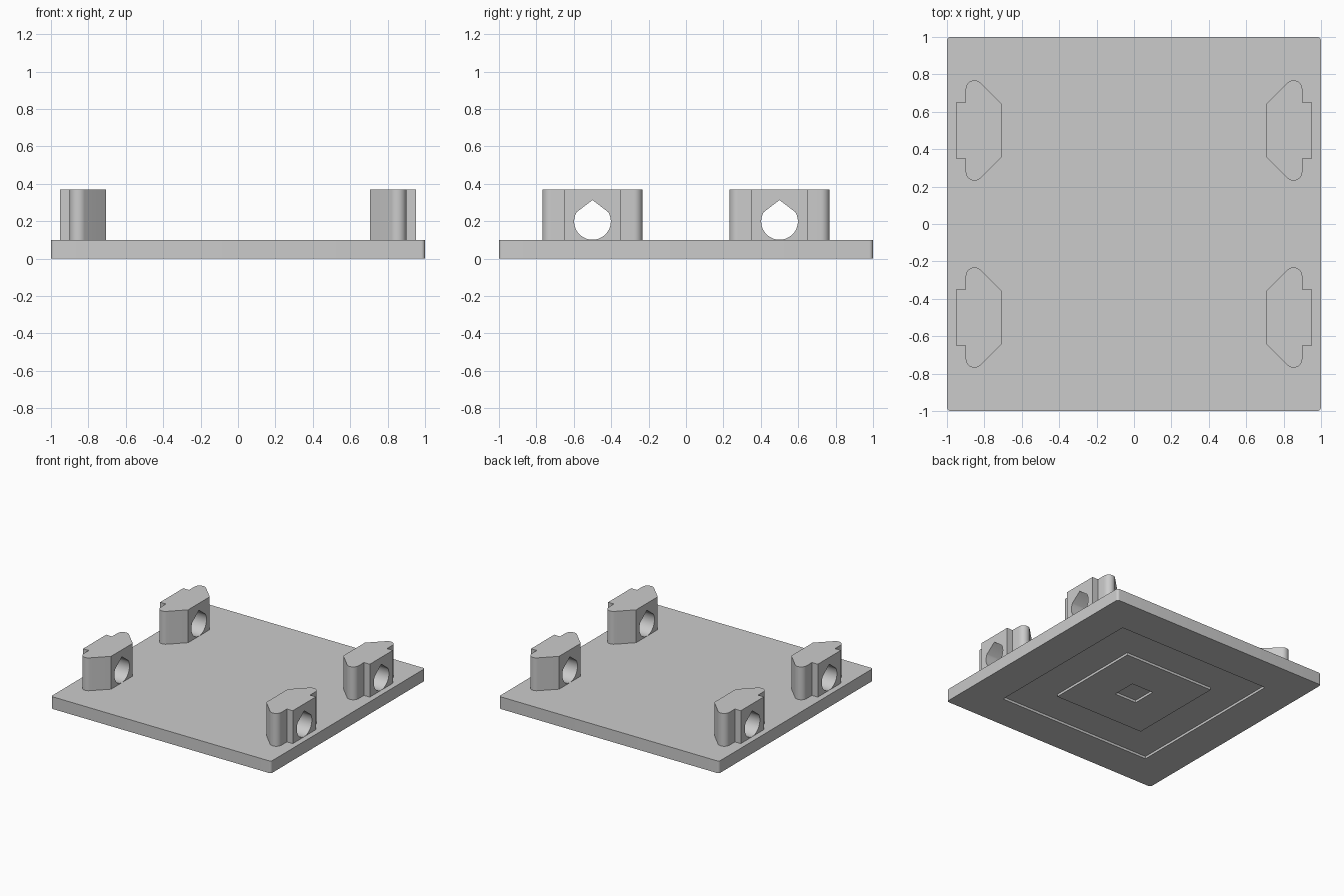
import bpy
import bmesh
from math import sin, cos, radians, copysign

default = bpy.data.objects.get("Cube")
if default:
    bpy.data.objects.remove(default, do_unlink=True)

GREY = (0.6, 0.6, 0.6, 1)
grey = bpy.data.materials.new("plain grey")
grey.use_nodes = True
grey.diffuse_color = GREY
grey.node_tree.nodes["Principled BSDF"].inputs["Base Color"].default_value = GREY

PLATE_TOP = 0.1
BLOCK_TOP = 0.37
RECESS = 0.02


def add_object(name, bm):
    bmesh.ops.recalc_face_normals(bm, faces=bm.faces)
    mesh = bpy.data.meshes.new(name)
    bm.to_mesh(mesh)
    bm.free()
    mesh.materials.append(grey)
    obj = bpy.data.objects.new(name, mesh)
    bpy.context.collection.objects.link(obj)
    return obj


def select_only(obj):
    bpy.ops.object.select_all(action="DESELECT")
    obj.select_set(True)
    bpy.context.view_layer.objects.active = obj


def smooth(obj):
    select_only(obj)
    bpy.ops.object.shade_smooth_by_angle(angle=radians(30))


def prism(name, points, direction):
    bm = bmesh.new()
    face = bm.faces.new([bm.verts.new(p) for p in points])
    grown = bmesh.ops.extrude_face_region(bm, geom=[face])["geom"]
    verts = [g for g in grown if isinstance(g, bmesh.types.BMVert)]
    bmesh.ops.translate(bm, vec=direction, verts=verts)
    return add_object(name, bm)


def arc(cx, cy, r, start, end, steps):
    angles = [radians(start + (end - start) * i / steps) for i in range(steps + 1)]
    return [(cx + r * cos(a), cy + r * sin(a)) for a in angles]


# Base plate with rounded corners and stepped square recesses underneath
def build_plate():
    bm = bmesh.new()
    bmesh.ops.create_cube(bm, size=2)
    for v in bm.verts:
        v.co.z = PLATE_TOP if v.co.z > 0 else 0
    bm.normal_update()
    sides = [e for e in bm.edges if abs(e.verts[0].co.z - e.verts[1].co.z) > 0.01]
    floor = min(bm.faces, key=lambda f: f.calc_center_median().z)
    steps = [(0.7, 0), (0.7, RECESS), (0.41, RECESS), (0.41, 0), (0.1, 0), (0.1, RECESS)]
    for half, z in steps:
        bmesh.ops.inset_individual(bm, faces=[floor], thickness=0.01)
        for v in floor.verts:
            v.co = (copysign(half, v.co.x), copysign(half, v.co.y), z)
    bmesh.ops.bevel(bm, geom=sides, offset=0.02, segments=6, profile=0.5, affect="EDGES")
    return add_object("base_plate", bm)


smooth(build_plate())

# Half outline of a clip block, from the outer face round to the inner face
r = 0.047
half_outline = [(0.953, 0.15), (0.9, 0.15)]
half_outline += arc(0.9 - r, 0.268 - r, r, 0, 135, 12)
half_outline += [(0.705, 0.14)]
outline = half_outline + [(x, -y) for x, y in reversed(half_outline)]

# Teardrop bore: a circle closed by a pointed roof
bore = arc(0, 0.199, 0.098, 30, -210, 40) + [(0, 0.313)]

for side, sx in (("left", 1), ("right", -1)):
    for end, cy in (("front", -0.5), ("back", 0.5)):
        block = prism(f"{end}_{side}_clip_block",
                      [(sx * x, cy + y, PLATE_TOP) for x, y in outline],
                      (0, 0, BLOCK_TOP - PLATE_TOP))
        cutter = prism("bore_cutter", [(sx * 0.6, cy + y, z) for y, z in bore],
                       (sx * 0.5, 0, 0))
        cutter.hide_render = True
        cut = block.modifiers.new("bore", "BOOLEAN")
        cut.object = cutter
        cut.operation = "DIFFERENCE"
        cut.solver = "EXACT"
        select_only(block)
        bpy.ops.object.modifier_apply(modifier=cut.name)
        bpy.data.objects.remove(cutter, do_unlink=True)
        smooth(block)
